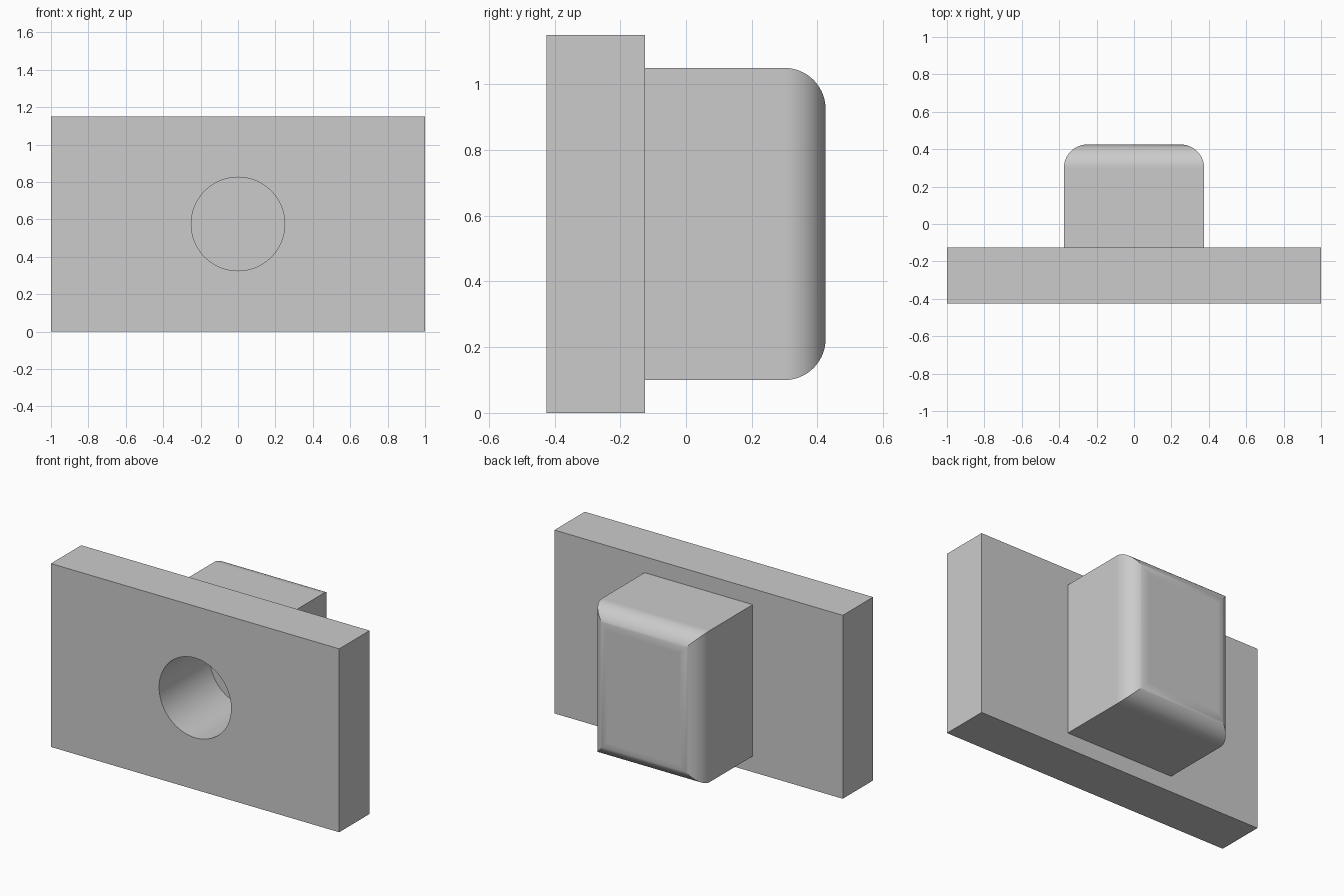
import bpy, bmesh, math
from mathutils import Matrix, Vector

if "Cube" in bpy.data.objects:
    bpy.data.objects.remove(bpy.data.objects["Cube"], do_unlink=True)

WIDTH, HEIGHT = 2.0, 1.15
FRONT, PLATE_BACK, BACK = -0.425, -0.125, 0.425
MID_Z = HEIGHT / 2
BLOCK_W, BLOCK_H, FILLET = 0.75, 0.95, 0.125
HOLE_R, HOLE_DEPTH = 0.25, 0.5

grey = bpy.data.materials.new("plain grey")
grey.use_nodes = True
colour = (0.6, 0.6, 0.6, 1)
grey.diffuse_color = colour
grey.node_tree.nodes["Principled BSDF"].inputs["Base Color"].default_value = colour


def make_object(name, bm):
    bmesh.ops.recalc_face_normals(bm, faces=bm.faces)
    mesh = bpy.data.meshes.new(name)
    bm.to_mesh(mesh)
    bm.free()
    mesh.materials.append(grey)
    obj = bpy.data.objects.new(name, mesh)
    bpy.context.collection.objects.link(obj)
    return obj


def loft_rectangles(name, rings):
    """Join rectangles, each given as (y, half width, half height)."""
    bm = bmesh.new()
    loops = []
    for y, w, h in rings:
        corners = ((-w, -h), (w, -h), (w, h), (-w, h))
        loops.append([bm.verts.new((x, y, MID_Z + z)) for x, z in corners])
    for a, b in zip(loops, loops[1:]):
        for i in range(4):
            j = (i + 1) % 4
            bm.faces.new((a[i], a[j], b[j], b[i]))
    bm.faces.new(loops[0])
    bm.faces.new(loops[-1])
    return make_object(name, bm)


# Flat front plate
plate = loft_rectangles("mounting_plate", [(FRONT, WIDTH / 2, HEIGHT / 2),
                                           (PLATE_BACK, WIDTH / 2, HEIGHT / 2)])

# Rear block, its back edges rounded with mitred corners
rings = [(PLATE_BACK - 0.1, BLOCK_W / 2, BLOCK_H / 2)]
STEPS = 14
for i in range(STEPS + 1):
    a = math.pi / 2 * i / STEPS
    inset = FILLET * (1 - math.cos(a))
    rings.append((BACK - FILLET + FILLET * math.sin(a),
                  BLOCK_W / 2 - inset, BLOCK_H / 2 - inset))
block = loft_rectangles("rear_block", rings)

# Cutter for the blind hole
bm = bmesh.new()
bmesh.ops.create_cone(bm, cap_ends=True, segments=96, radius1=HOLE_R,
                      radius2=HOLE_R, depth=HOLE_DEPTH + 0.1)
bm.transform(Matrix.Translation(Vector((0, FRONT + (HOLE_DEPTH - 0.1) / 2, MID_Z)))
             @ Matrix.Rotation(math.pi / 2, 4, 'X'))
cutter = make_object("hole_cutter", bm)
cutter.hide_render = True

# Join the block, cut the hole, then drop the helpers
bpy.ops.object.select_all(action='DESELECT')
bpy.context.view_layer.objects.active = plate
plate.select_set(True)
for helper, operation in ((block, 'UNION'), (cutter, 'DIFFERENCE')):
    mod = plate.modifiers.new(helper.name, 'BOOLEAN')
    mod.operation = operation
    mod.solver = 'EXACT'
    mod.object = helper
    bpy.ops.object.modifier_apply(modifier=mod.name)
    bpy.data.objects.remove(helper, do_unlink=True)
plate.name = "plate_with_rear_block"

# Smooth curves, crisp edges, clean flat faces
bpy.ops.object.shade_smooth_by_angle(angle=math.radians(30))
weighted = plate.modifiers.new("clean_normals", 'WEIGHTED_NORMAL')
weighted.keep_sharp = True
